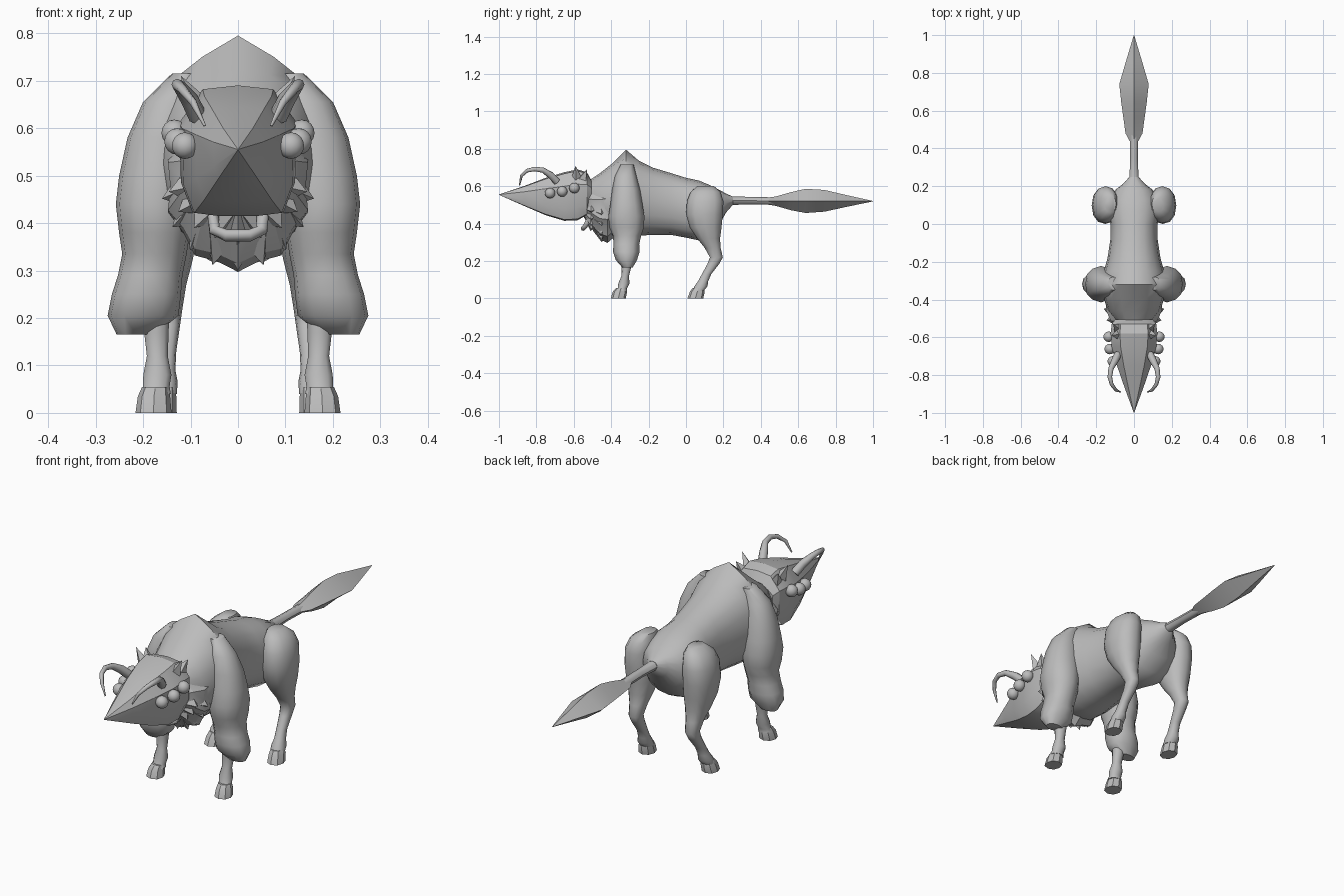
import bpy, bmesh, math
from mathutils import Vector

grey = bpy.data.materials.new("plain grey")
grey.diffuse_color = (0.5, 0.5, 0.5, 1)


def finish(bm, name, angle=45):
    """Weld, orient, shade and link a mesh."""
    bmesh.ops.remove_doubles(bm, verts=bm.verts, dist=0.0005)
    bmesh.ops.recalc_face_normals(bm, faces=bm.faces)
    me = bpy.data.meshes.new(name)
    bm.to_mesh(me)
    bm.free()
    me.materials.append(grey)
    ob = bpy.data.objects.new(name, me)
    bpy.context.collection.objects.link(ob)
    bpy.ops.object.select_all(action='DESELECT')
    ob.select_set(True)
    bpy.context.view_layer.objects.active = ob
    bpy.ops.object.shade_smooth_by_angle(angle=math.radians(angle))
    return ob


def skin(name, loops, angle=45):
    """Bridge equal-length loops of points and cap both ends."""
    bm = bmesh.new()
    rows = [[bm.verts.new(p) for p in loop] for loop in loops]
    n = len(rows[0])
    for a, b in zip(rows, rows[1:]):
        for i in range(n):
            j = (i + 1) % n
            bm.faces.new((a[i], a[j], b[j], b[i]))
    bm.faces.new(rows[0])
    bm.faces.new(rows[-1])
    return finish(bm, name, angle)


def circle(n, power=1.0, jag=0.0):
    """Unit outline starting at the top; jag pulls alternate points in."""
    pts = []
    for i in range(n):
        t = 2 * math.pi * i / n
        s, c = math.sin(t), math.cos(t)
        k = 1 - jag * (i % 2)
        pts.append((k * math.copysign(abs(s) ** power, s), k * math.copysign(abs(c) ** power, c)))
    return pts


def along_y(name, rings, outline, angle=45):
    """Rings: (y, bottom z, top z, half width)."""
    return skin(name, [[(w * u, y, (a + b) / 2 + (b - a) / 2 * v) for u, v in outline]
                       for y, a, b, w in rings], angle)


def along_z(name, rings, side, n=12, jag=0.0, angle=50):
    """Rings: (z, centre x, half x, y front, y back)."""
    return skin(name, [[(side * (cx + rx * u), (a + b) / 2 + (b - a) / 2 * v, z)
                        for u, v in circle(n, 0.9, jag)]
                       for z, cx, rx, a, b in rings], angle)


def tube(name, pts, radii, n=8):
    """Tapered tube through the given points."""
    pts = [Vector(p) for p in pts]
    loops = []
    for i, p in enumerate(pts):
        d = (pts[min(i + 1, len(pts) - 1)] - pts[max(i - 1, 0)]).normalized()
        q = d.to_track_quat('Z', 'Y')
        loops.append([p + q @ Vector((radii[i] * u, radii[i] * v, 0)) for u, v in circle(n)])
    return skin(name, loops, 60)


def spikes(name, pairs, r):
    """Four-sided tufts from base point to tip point."""
    bm = bmesh.new()
    for base, tip in pairs:
        base, tip = Vector(base), Vector(tip)
        q = (tip - base).to_track_quat('Z', 'Y')
        ring = [bm.verts.new(base + q @ Vector((r * u, r * v, 0))) for u, v in circle(4)]
        top = bm.verts.new(tip)
        for i in range(4):
            bm.faces.new((ring[i], ring[(i + 1) % 4], top))
        bm.faces.new(ring)
    return finish(bm, name, 20)


# Torso with a pointed shoulder hump
body = along_y("body", [
    (-0.52, 0.42, 0.63, 0.09), (-0.46, 0.36, 0.67, 0.14), (-0.39, 0.33, 0.725, 0.16),
    (-0.32, 0.33, 0.765, 0.175), (-0.25, 0.335, 0.735, 0.16), (-0.18, 0.34, 0.70, 0.14),
    (-0.08, 0.34, 0.67, 0.125), (0.0, 0.325, 0.645, 0.125), (0.07, 0.31, 0.63, 0.14),
    (0.13, 0.34, 0.605, 0.13), (0.18, 0.40, 0.58, 0.10), (0.215, 0.46, 0.56, 0.055),
    (0.25, 0.50, 0.545, 0.024)], circle(16, 0.88))
for v in body.data.vertices:
    if v.co.z > 0.764:
        v.co.z = 0.795

# Tail stalk and diamond-section blade
along_y("tail_stalk", [(0.20, 0.49, 0.56, 0.04), (0.25, 0.50, 0.545, 0.024),
                       (0.35, 0.503, 0.543, 0.02), (0.48, 0.50, 0.54, 0.022)], circle(8))
along_y("tail_blade", [(0.43, 0.503, 0.538, 0.018), (0.48, 0.495, 0.545, 0.045),
                       (0.56, 0.472, 0.568, 0.056), (0.64, 0.457, 0.586, 0.067),
                       (0.74, 0.464, 0.58, 0.078), (0.86, 0.49, 0.552, 0.043),
                       (1.0, 0.519, 0.521, 0.001)], circle(4), 35)

# Wedge-shaped head
half = [(0, 1), (0.6, 0.94), (1, 0.42), (0.97, -0.5), (0.78, -0.95), (0.35, -1)]
head_outline = half + [(0, -1)] + [(-u, v) for u, v in half[:0:-1]]
along_y("head", [(-1.0, 0.554, 0.556, 0.001), (-0.86, 0.492, 0.603, 0.052),
                 (-0.75, 0.445, 0.645, 0.09), (-0.65, 0.415, 0.675, 0.118),
                 (-0.58, 0.418, 0.69, 0.124), (-0.53, 0.445, 0.675, 0.118),
                 (-0.505, 0.50, 0.63, 0.10)], head_outline, 28)

# Shaggy collar under the neck
along_y("neck_mane", [(-0.55, 0.44, 0.56, 0.08), (-0.51, 0.38, 0.61, 0.13),
                      (-0.46, 0.315, 0.64, 0.155), (-0.42, 0.297, 0.66, 0.155),
                      (-0.37, 0.34, 0.68, 0.13)], circle(20, 1, 0.08), 25)
tufts = []
for k in range(-4, 5):
    t = math.radians(k * 19)
    s, c = math.sin(t), math.cos(t)
    tufts.append(((0.115 * s, -0.46, 0.5 - 0.13 * c), (0.165 * s, -0.45, 0.5 - 0.2 * c)))
    tufts.append(((0.10 * s, -0.50, 0.5 - 0.09 * c), (0.15 * s, -0.51, 0.5 - 0.14 * c)))
spikes("mane_tufts", tufts, 0.04)

# Lower jaw loop
tube("lower_jaw", [(-0.052, -0.52, 0.42), (-0.05, -0.54, 0.385), (-0.025, -0.55, 0.374),
                   (0.025, -0.55, 0.374), (0.05, -0.54, 0.385), (0.052, -0.52, 0.42)],
     [0.013] * 6)

for s, label in ((-1, "left"), (1, "right")):
    # Horns curling forward, with flaps behind them
    tube(label + "_horn", [(s * x, y, z) for x, y, z in (
        (0.085, -0.69, 0.625), (0.102, -0.725, 0.66), (0.122, -0.765, 0.686),
        (0.128, -0.81, 0.692), (0.118, -0.85, 0.683), (0.095, -0.88, 0.655),
        (0.07, -0.89, 0.605))], [0.02, 0.019, 0.014, 0.012, 0.01, 0.008, 0.003])
    spikes(label + "_ear_flap", [((s * 0.085, -0.585, 0.645), (s * 0.12, -0.59, 0.71)),
                                 ((s * 0.085, -0.55, 0.64), (s * 0.11, -0.53, 0.69))], 0.028)

    # Three round eyes
    bm = bmesh.new()
    for x, y, z in ((0.112, -0.727, 0.563), (0.128, -0.662, 0.572), (0.134, -0.597, 0.59)):
        new = bmesh.ops.create_uvsphere(bm, u_segments=14, v_segments=8, radius=0.028)
        bmesh.ops.translate(bm, verts=new["verts"], vec=(s * x, y, z))
    finish(bm, label + "_eyes", 60)

    # Front leg: furry sleeve, thin shin and hoof
    along_z(label + "_front_sleeve", [
        (0.715, 0.11, 0.03, -0.35, -0.28), (0.655, 0.14, 0.062, -0.38, -0.265),
        (0.58, 0.16, 0.075, -0.395, -0.245), (0.50, 0.168, 0.085, -0.405, -0.232),
        (0.44, 0.175, 0.085, -0.415, -0.222), (0.38, 0.176, 0.077, -0.41, -0.225),
        (0.335, 0.176, 0.07, -0.39, -0.24), (0.29, 0.185, 0.07, -0.388, -0.25),
        (0.25, 0.193, 0.075, -0.39, -0.248), (0.205, 0.20, 0.077, -0.375, -0.262),
        (0.165, 0.215, 0.042, -0.34, -0.285)], s, 12, 0.03)
    along_z(label + "_front_shin", [
        (0.25, 0.172, 0.03, -0.345, -0.28), (0.17, 0.172, 0.027, -0.345, -0.292),
        (0.12, 0.17, 0.023, -0.345, -0.305), (0.08, 0.17, 0.031, -0.362, -0.302),
        (0.055, 0.172, 0.029, -0.365, -0.315), (0.04, 0.174, 0.034, -0.375, -0.315)], s, 10)
    along_z(label + "_front_hoof", [
        (0.055, 0.174, 0.028, -0.375, -0.32), (0.035, 0.177, 0.034, -0.392, -0.315),
        (0.0, 0.178, 0.038, -0.402, -0.322)], s, 8, 0, 30)

    # Hind leg: rounded thigh, bent hock, shin and hoof
    along_z(label + "_hind_leg", [
        (0.60, 0.125, 0.03, 0.06, 0.15), (0.57, 0.14, 0.055, 0.025, 0.185),
        (0.52, 0.15, 0.068, 0.005, 0.20), (0.45, 0.152, 0.072, 0.0, 0.197),
        (0.38, 0.15, 0.066, 0.02, 0.19), (0.32, 0.148, 0.052, 0.06, 0.182),
        (0.27, 0.147, 0.038, 0.10, 0.185), (0.22, 0.147, 0.03, 0.128, 0.197),
        (0.185, 0.148, 0.026, 0.115, 0.178), (0.13, 0.152, 0.022, 0.085, 0.135),
        (0.09, 0.156, 0.024, 0.063, 0.118), (0.065, 0.158, 0.031, 0.045, 0.115),
        (0.04, 0.16, 0.031, 0.035, 0.095)], s)
    along_z(label + "_hind_hoof", [
        (0.055, 0.16, 0.028, 0.035, 0.095), (0.035, 0.163, 0.033, 0.02, 0.1),
        (0.0, 0.165, 0.036, 0.008, 0.092)], s, 8, 0, 30)
